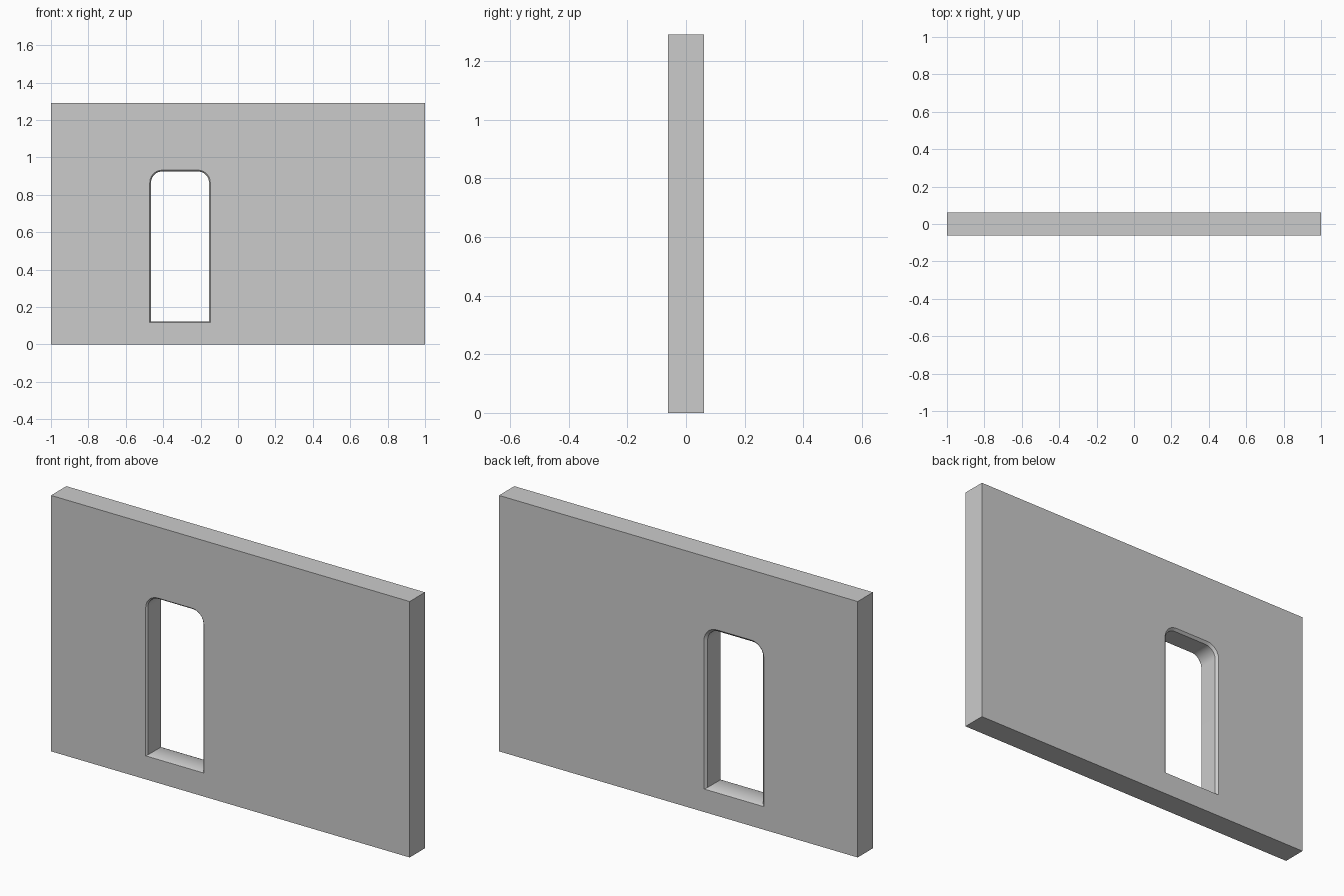
import bpy, bmesh, math

if "Cube" in bpy.data.objects:
    bpy.data.objects.remove(bpy.data.objects["Cube"])

W, D, H = 2.0, 0.122, 1.29                    # wall panel size
X0, X1, Z0, Z1, R = -0.465, -0.155, 0.122, 0.925, 0.06   # doorway opening
ARC = 10


def outline(grow, y):
    """Doorway outline with rounded top corners, widened by grow."""
    pts = [(X0 - grow, y, Z0 - grow * 0.5), (X1 + grow, y, Z0 - grow * 0.5)]
    for cx, start in ((X1 - R, 0), (X0 + R, 90)):
        for i in range(ARC + 1):
            a = math.radians(start + 90 * i / ARC)
            pts.append((cx + (R + grow) * math.cos(a), y,
                        Z1 - R + (R + grow) * math.sin(a)))
    return pts


# Wall panel
bpy.ops.mesh.primitive_cube_add(size=1, location=(0, 0, H / 2))
wall = bpy.context.object
wall.name = "wall_panel"
wall.scale = (W, D, H)
bpy.ops.object.transform_apply(location=True, rotation=False, scale=True)

# Doorway cutter: straight tunnel flaring at both faces for the edge chamfers
front, back, out = 0.007, 0.012, 0.02
sections = [(front + out, -D / 2 - out), (0, -D / 2 + front),
            (0, D / 2 - back), (back + out, D / 2 + out)]
bm = bmesh.new()
loops = [[bm.verts.new(p) for p in outline(g, y)] for g, y in sections]
n = len(loops[0])
for a, b in zip(loops, loops[1:]):
    for i in range(n):
        j = (i + 1) % n
        bm.faces.new((a[i], a[j], b[j], b[i]))
bm.faces.new(loops[0])
bm.faces.new(loops[-1])
bmesh.ops.recalc_face_normals(bm, faces=bm.faces)
mesh = bpy.data.meshes.new("doorway_cutter")
bm.to_mesh(mesh)
bm.free()
cutter = bpy.data.objects.new("doorway_cutter", mesh)
cutter.hide_render = True
bpy.context.collection.objects.link(cutter)

# Cut the doorway and tidy up
mod = wall.modifiers.new("doorway", 'BOOLEAN')
mod.operation = 'DIFFERENCE'
mod.solver = 'EXACT'
mod.object = cutter
bpy.context.view_layer.objects.active = wall
bpy.ops.object.modifier_apply(modifier=mod.name)
bpy.data.objects.remove(cutter)
bpy.ops.object.shade_smooth_by_angle(angle=math.radians(30))
